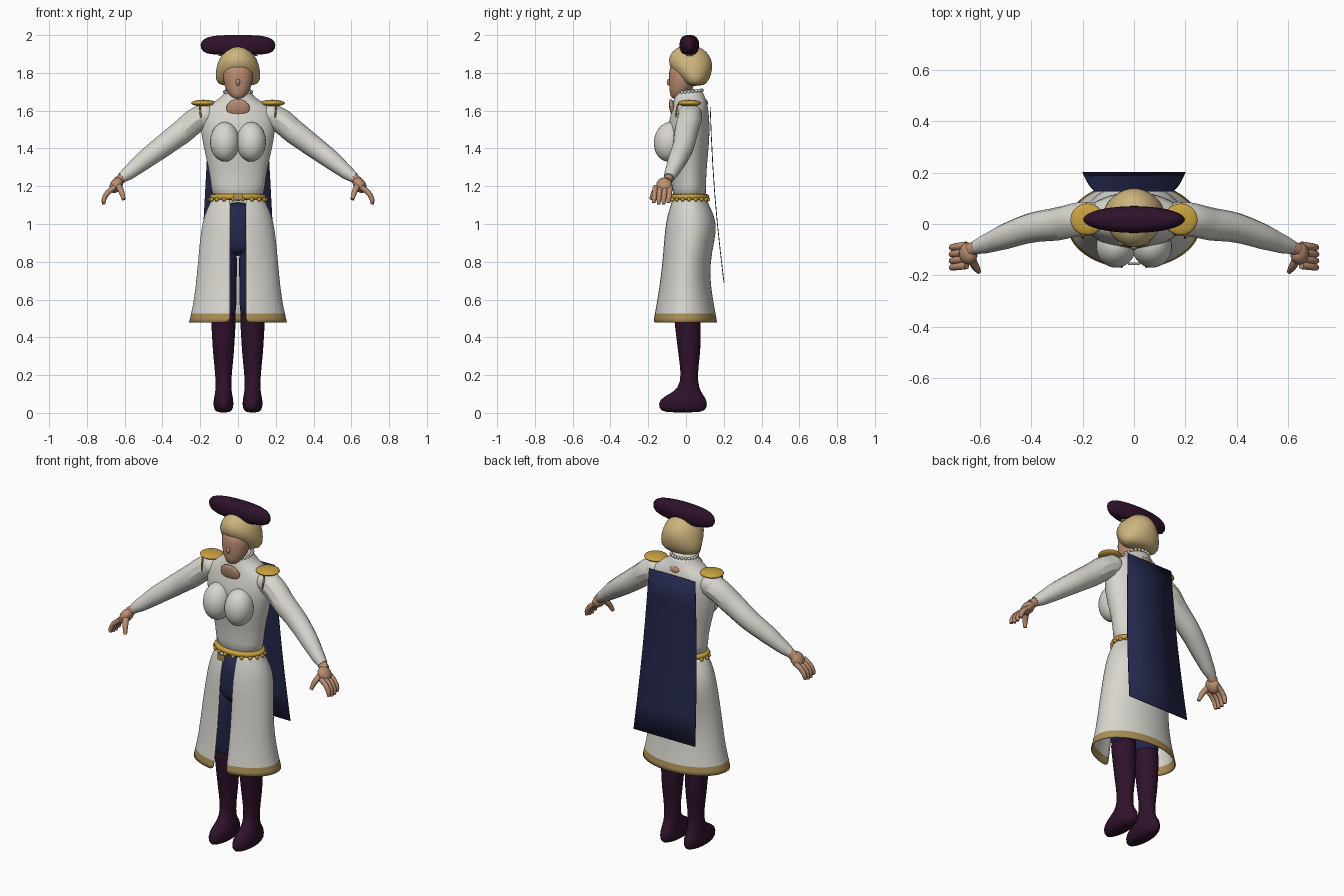
import bpy, bmesh, math
from mathutils import Vector

cube = bpy.data.objects.get("Cube")
if cube:
    bpy.data.objects.remove(cube, do_unlink=True)


def material(name, rgb):
    m = bpy.data.materials.new(name)
    m.use_nodes = True
    m.diffuse_color = (*rgb, 1)
    m.node_tree.nodes["Principled BSDF"].inputs["Base Color"].default_value = (*rgb, 1)
    return m


WHITE = material("white cloth", (0.69, 0.67, 0.62))
GOLD = material("gold", (0.58, 0.36, 0.05))
HEM = material("dull gold hem", (0.40, 0.27, 0.09))
HAIR = material("blond hair", (0.62, 0.46, 0.21))
SKIN = material("skin", (0.50, 0.27, 0.17))
NAVY = material("navy cloth", (0.017, 0.02, 0.07))
PLUM = material("dark plum", (0.028, 0.006, 0.024))


def finish(name, bm, mat, subdivide=0):
    bmesh.ops.recalc_face_normals(bm, faces=bm.faces)
    mesh = bpy.data.meshes.new(name)
    bm.to_mesh(mesh)
    bm.free()
    ob = bpy.data.objects.new(name, mesh)
    bpy.context.collection.objects.link(ob)
    mesh.materials.append(mat)
    for p in mesh.polygons:
        p.use_smooth = True
    if subdivide:
        ob.modifiers.new("smooth", "SUBSURF").levels = subdivide
        ob.modifiers["smooth"].render_levels = subdivide
    return ob


def loft(name, rings, mat, cx=0, n=24, gap=0, subdivide=1):
    """Stack elliptical rings (z, half width, front y, back y); a gap leaves a front slit."""
    bm = bmesh.new()
    rows = []
    for z, hw, yf, yb in rings:
        start = math.asin(gap / hw) if gap else 0
        count = n + 1 if gap else n
        row = []
        for i in range(count):
            a = start + (2 * math.pi - 2 * start) * i / n
            row.append(bm.verts.new((cx + hw * math.sin(a),
                                     (yf + yb) / 2 - (yb - yf) / 2 * math.cos(a), z)))
        rows.append(row)
    for lo, hi in zip(rows, rows[1:]):
        for i in range(n):
            j = (i + 1) % len(lo)
            bm.faces.new((lo[i], lo[j], hi[j], hi[i]))
    if not gap:
        bm.faces.new(rows[0])
        bm.faces.new(rows[-1])
    return finish(name, bm, mat, subdivide)


def ball(name, at, size, mat, tilt=(0, 0, 0), seg=20):
    bm = bmesh.new()
    bmesh.ops.create_uvsphere(bm, u_segments=seg, v_segments=seg // 2, radius=1)
    ob = finish(name, bm, mat)
    ob.location, ob.scale, ob.rotation_euler = at, size, tilt
    return ob


def tube(name, points, mat):
    """Smooth round limb through (x, y, z, radius) points."""
    cu = bpy.data.curves.new(name, "CURVE")
    cu.dimensions = "3D"
    cu.bevel_depth, cu.bevel_resolution, cu.resolution_u = 1, 4, 4
    cu.use_fill_caps = True
    sp = cu.splines.new("BEZIER")
    sp.bezier_points.add(len(points) - 1)
    for bp, (x, y, z, r) in zip(sp.bezier_points, points):
        bp.co, bp.radius = (x, y, z), r
        bp.handle_left_type = bp.handle_right_type = "AUTO"
    ob = bpy.data.objects.new(name, cu)
    bpy.context.collection.objects.link(ob)
    cu.materials.append(mat)
    bpy.ops.object.select_all(action="DESELECT")
    ob.select_set(True)
    bpy.context.view_layer.objects.active = ob
    bpy.ops.object.convert(target="MESH")
    bpy.ops.object.shade_smooth_by_angle()


def bead_ring(name, n, cy, rx, ry, z, slope, r, mat):
    bm = bmesh.new()
    for i in range(n):
        a = 2 * math.pi * i / n
        new = bmesh.ops.create_uvsphere(bm, u_segments=8, v_segments=6, radius=r)["verts"]
        y = ry * math.sin(a)
        bmesh.ops.translate(bm, verts=new, vec=Vector((rx * math.cos(a), cy + y, z + slope * y)))
    finish(name, bm, mat)


# head, hair and hat
loft("head", [(1.66, .025, -.075, -.02), (1.69, .055, -.087, .02), (1.74, .077, -.09, .05),
              (1.80, .082, -.092, .06), (1.86, .07, -.08, .06)], SKIN)
ball("nose", (0, -.09, 1.75), (.011, .012, .018), SKIN, seg=12)
loft("neck", [(1.58, .05, -.04, .06), (1.74, .05, -.04, .06)], SKIN)
loft("hair", [(1.73, .09, .0, .09), (1.755, .122, -.02, .122), (1.82, .118, -.083, .143),
              (1.87, .103, -.097, .138), (1.915, .075, -.075, .11), (1.945, .03, -.03, .06)], HAIR)
loft("hat", [(1.895, .14, -.015, .05), (1.908, .19, -.03, .065), (1.95, .205, -.037, .072),
             (1.982, .185, -.03, .065), (1.998, .13, -.012, .045), (2.0, .06, .01, .025)], PLUM, n=32)
loft("hat_lining", [(1.885, .105, -.02, .06), (1.90, .125, -.02, .06)], HEM)

# coat body with collar
loft("coat_body", [(1.12, .14, -.075, .11), (1.2, .141, -.07, .105), (1.3, .156, -.075, .11),
                   (1.4, .182, -.095, .12), (1.5, .198, -.10, .127), (1.57, .203, -.085, .122),
                   (1.62, .18, -.07, .117), (1.655, .11, -.066, .107), (1.685, .075, -.06, .095),
                   (1.715, .07, -.052, .083)], WHITE, n=32)
bead_ring("collar_frill", 22, .016, .07, .07, 1.70, .12, .009, WHITE)
ball("chest_opening", (0, -.072, 1.612), (.062, .016, .05), SKIN, (.2, 0, 0))
ball("back_opening", (0, .107, 1.645), (.03, .008, .016), SKIN, (.25, 0, 0))

# long open skirt with a coloured hem
skirt = loft("coat_skirt", [(.48, .26, -.175, .165), (.52, .25, -.168, .158), (.6, .233, -.153, .143),
                            (.72, .219, -.135, .125), (.85, .208, -.122, .135), (.97, .196, -.115, .166),
                            (1.05, .178, -.10, .148), (1.1, .153, -.085, .122), (1.13, .14, -.075, .11)],
             WHITE, n=40, gap=.042)
skirt.data.materials.append(HEM)
for p in skirt.data.polygons:
    p.material_index = int(p.center.z < .52)
shell = skirt.modifiers.new("cloth thickness", "SOLIDIFY")
shell.thickness = .005

# belt with buckle and small drops
loft("belt", [(1.128, .143, -.08, .115), (1.133, .15, -.088, .122), (1.155, .15, -.088, .122),
              (1.16, .143, -.08, .115)], GOLD, n=32)
bead_ring("belt_drops", 18, .017, .147, .102, 1.13, 0, .011, GOLD)
bm = bmesh.new()
bmesh.ops.create_cube(bm, size=1)
buckle = finish("buckle", bm, HEM)
buckle.location, buckle.scale = (0, -.155, 1.145), (.046, .009, .034)
for p in buckle.data.polygons:
    p.use_smooth = False

# trouser hips
loft("trouser_hips", [(.83, .07, -.05, .06), (.88, .14, -.09, .11), (1.0, .15, -.085, .12),
                      (1.12, .125, -.062, .095)], NAVY)

# cape: gently bowed sheet widening downward
bm = bmesh.new()
rows = []
for k in range(7):
    t = k / 6
    half, y, z = .15 + .05 * t, .13 + .073 * t - .012 * math.sin(math.pi * t), 1.62 - .93 * t
    rows.append([bm.verts.new((half * s, y, z)) for s in (-1, 0, 1)])
for a, b in zip(rows, rows[1:]):
    for i in range(2):
        bm.faces.new((a[i], a[i + 1], b[i + 1], b[i]))
cape = finish("cape", bm, NAVY)
cape.modifiers.new("cloth thickness", "SOLIDIFY").thickness = .004

# paired parts
for side, s in (("left", 1), ("right", -1)):
    ball(side + "_bust", (.07 * s, -.088, 1.435), (.078, .082, .105), WHITE, (-.12, 0, 0), 28)
    tube(side + "_sleeve", [(.13 * s, .02, 1.57, .06), (.2 * s, .02, 1.56, .066),
                            (.3 * s, 0, 1.485, .064), (.4 * s, -.015, 1.41, .058),
                            (.5 * s, -.048, 1.335, .05), (.58 * s, -.078, 1.27, .037),
                            (.615 * s, -.09, 1.245, .028)], WHITE)
    ball(side + "_shoulder", (.175 * s, .02, 1.575), (.07, .066, .062), WHITE)

    # hand
    tube(side + "_wrist", [(.60 * s, -.085, 1.255, .024), (.635 * s, -.10, 1.225, .027)], SKIN)
    ball(side + "_palm", (.645 * s, -.115, 1.205), (.032, .043, .045), SKIN, (0, -.6 * s, 0), 16)
    for i in range(4):
        y = -.083 - .026 * i
        reach = .008 * (1.5 - abs(i - 1.5))
        tube(f"{side}_finger_{i + 1}", [(.652 * s, y, 1.195, .015), (.69 * s, y - .005, 1.165, .014),
                                       (.708 * s, y - .008, 1.135, .013),
                                       (.712 * s, y - .01, 1.112 - reach, .009)], SKIN)
    tube(side + "_thumb", [(.635 * s, -.135, 1.205, .018), (.617 * s, -.167, 1.17, .015),
                           (.605 * s, -.185, 1.13, .01)], SKIN)

    # epaulette with a hanging cord
    ball(side + "_epaulette", (.182 * s, .018, 1.64), (.066, .062, .018), GOLD)
    tube(side + "_epaulette_cord", [(.2 * s, -.042, 1.635, .005), (.2 * s, -.05, 1.6, .005),
                                    (.197 * s, -.055, 1.565, .004)], GOLD)

    # trouser leg and tall boot
    loft(side + "_trouser_leg", [(.48, .062, -.055, .068), (.56, .07, -.072, .082), (.7, .071, -.08, .085),
                                 (.86, .074, -.088, .09), (.92, .06, -.07, .08)], NAVY, cx=.077 * s, n=20)
    loft(side + "_boot", [(0, .035, -.12, .085), (.025, .055, -.147, .115), (.07, .053, -.145, .112),
                          (.1, .046, -.09, .088), (.13, .042, -.04, .07), (.2, .043, -.025, .06),
                          (.3, .055, -.04, .075), (.4, .061, -.052, .08), (.53, .069, -.068, .077),
                          (.54, .06, -.06, .068)], PLUM, cx=.077 * s, n=20)
